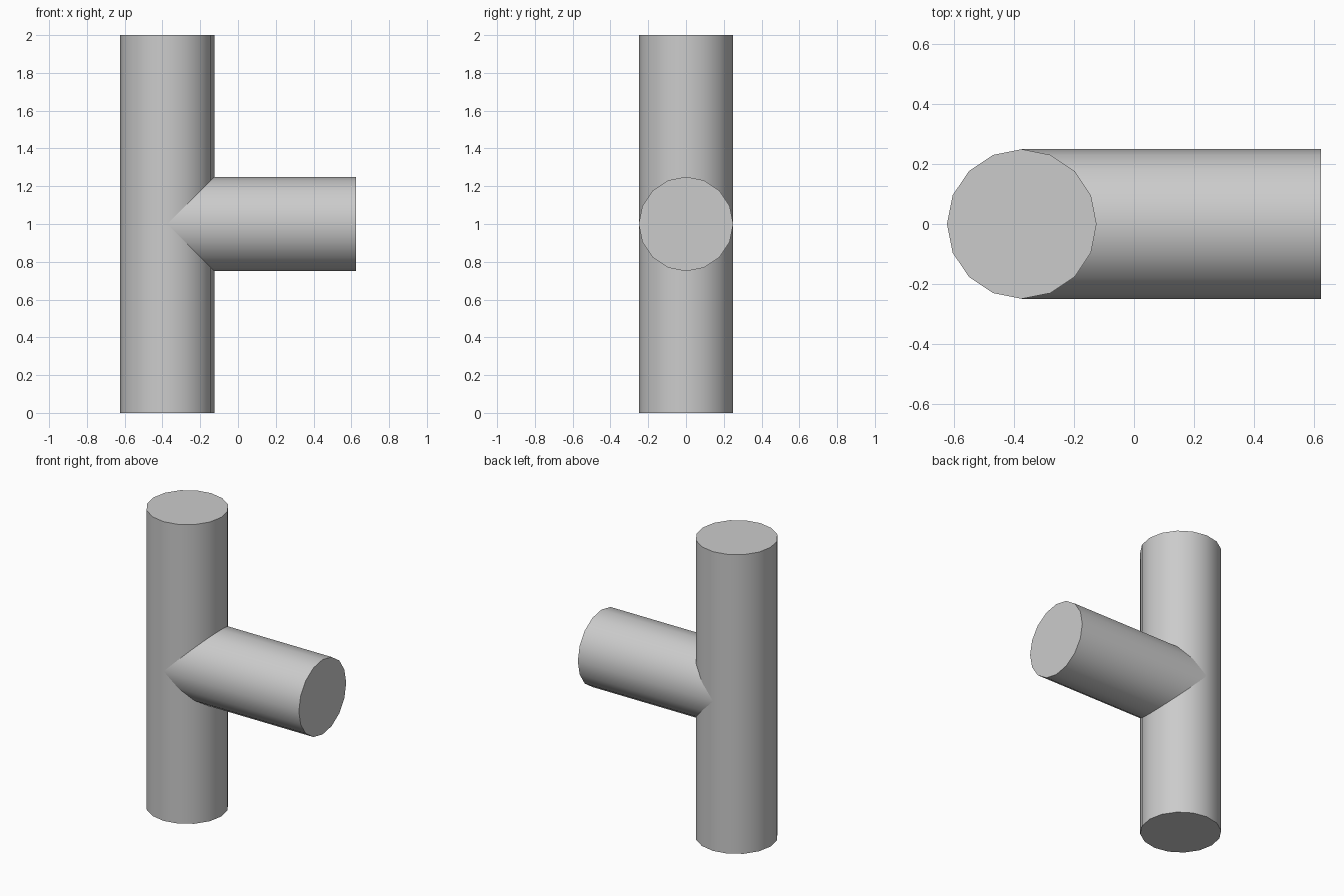
import bpy
import math

RADIUS = 0.25
SIDES = 16
AXIS_X = -0.375

default_cube = bpy.data.objects.get("Cube")
if default_cube:
    bpy.data.objects.remove(default_cube, do_unlink=True)

# Single plain grey
grey = bpy.data.materials.new("light_grey")
grey.use_nodes = True
colour = (0.6, 0.6, 0.6, 1)
grey.diffuse_color = colour
grey.node_tree.nodes["Principled BSDF"].inputs["Base Color"].default_value = colour


def add_tube(name, length, location, rotation=(0, 0, 0)):
    """Capped cylinder with smooth walls and sharp rims."""
    bpy.ops.mesh.primitive_cylinder_add(
        vertices=SIDES, radius=RADIUS, depth=length,
        location=location, rotation=rotation)
    tube = bpy.context.object
    tube.name = name
    tube.data.materials.append(grey)
    bpy.ops.object.shade_smooth_by_angle(angle=math.radians(40))
    return tube


# Upright column
add_tube("column", 2, (AXIS_X, 0, 1))

# Side branch, from the column's axis out to the left
add_tube("side_branch", 1, (AXIS_X + 0.5, 0, 1), (0, math.pi / 2, 0))
